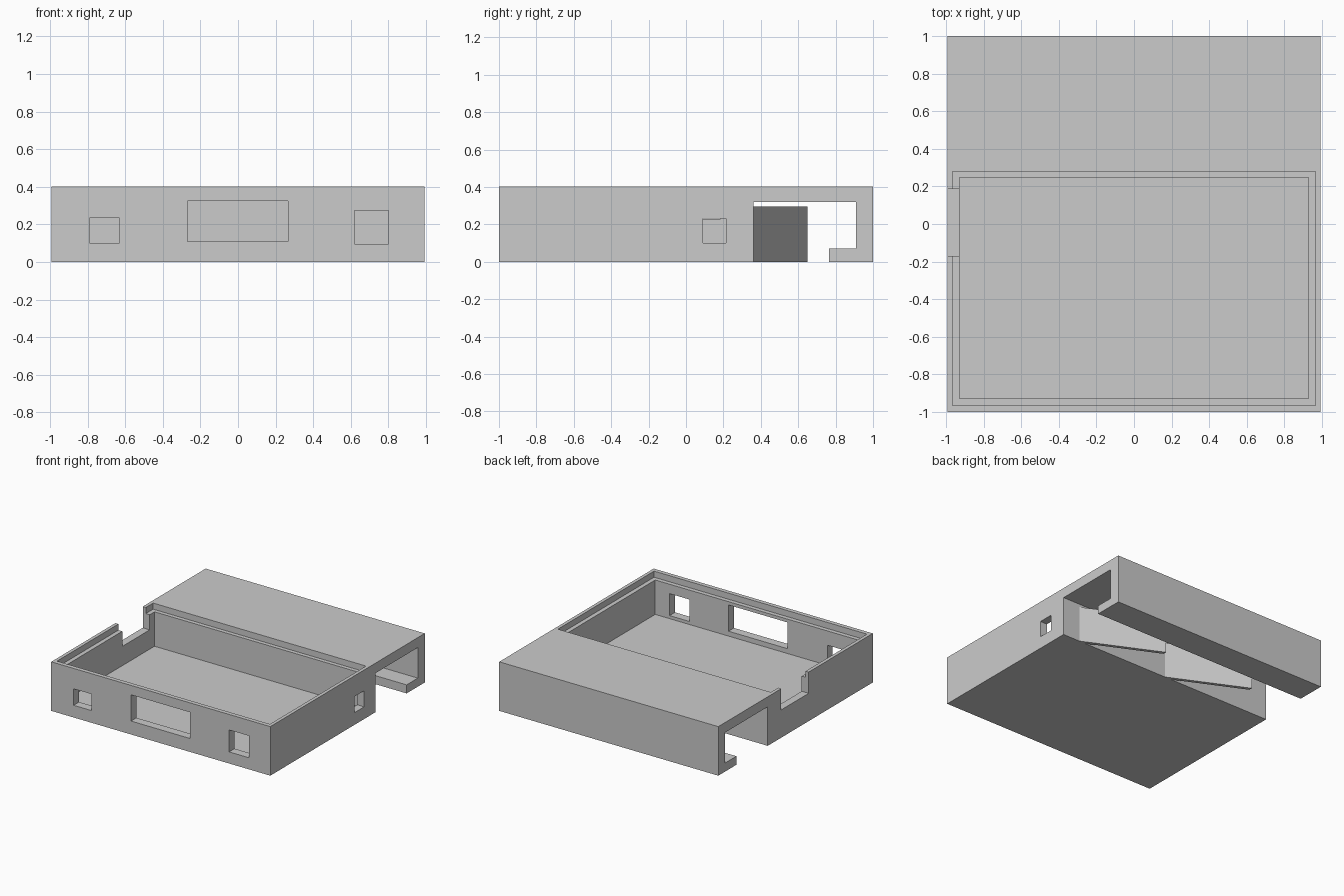
import bpy, bmesh
from mathutils import Vector

old = bpy.data.objects.get("Cube")
if old:
    bpy.data.objects.remove(old, do_unlink=True)

grey = bpy.data.materials.new("light grey plastic")
grey.use_nodes = True
COLOR = (0.6, 0.6, 0.6, 1)
grey.diffuse_color = COLOR
grey.node_tree.nodes["Principled BSDF"].inputs["Base Color"].default_value = COLOR

W = 0.993          # half width
H = 0.402          # height


def prism(name, points, offset):
    """Extrude a closed outline of 3D points by an offset vector."""
    bm = bmesh.new()
    face = bm.faces.new([bm.verts.new(p) for p in points])
    ext = bmesh.ops.extrude_face_region(bm, geom=[face])
    verts = [v for v in ext["geom"] if isinstance(v, bmesh.types.BMVert)]
    bmesh.ops.translate(bm, verts=verts, vec=Vector(offset))
    bmesh.ops.recalc_face_normals(bm, faces=bm.faces[:])
    mesh = bpy.data.meshes.new(name)
    bm.to_mesh(mesh)
    bm.free()
    mesh.materials.append(grey)
    ob = bpy.data.objects.new(name, mesh)
    bpy.context.scene.collection.objects.link(ob)
    return ob


def cut(target, name, x, y, z):
    """Subtract a box given by its x, y and z ranges."""
    outline = [(x[0], y[0], z[0]), (x[1], y[0], z[0]),
               (x[1], y[1], z[0]), (x[0], y[1], z[0])]
    cutter = prism(name, outline, (0, 0, z[1] - z[0]))
    cutter.hide_render = True
    cutter.hide_viewport = True
    cutter.display_type = 'WIRE'
    mod = target.modifiers.new(name, 'BOOLEAN')
    mod.operation = 'DIFFERENCE'
    mod.solver = 'EXACT'
    mod.object = cutter


# Enclosure body: side profile with the rail channel and hook lip at the back
profile = [(-1, 0), (0.36, 0), (0.36, 0.32), (0.91, 0.32), (0.91, 0.07),
           (0.765, 0.07), (0.765, 0), (1, 0), (1, H), (-1, H)]
body = prism("enclosure_body", [(-W, y, z) for y, z in profile], (2 * W, 0, 0))

# Open tray with a recessed lid ledge
cut(body, "tray_cutter", (-0.93, 0.93), (-0.93, 0.247), (0.07, 0.6))
cut(body, "ledge_cutter", (-0.965, 0.965), (-0.965, 0.28), (0.352, 0.6))

# Connector windows in the front wall
for i, (x, z) in enumerate([((-0.79, -0.63), (0.10, 0.235)),
                            ((-0.27, 0.265), (0.11, 0.325)),
                            ((0.62, 0.80), (0.095, 0.275))]):
    cut(body, f"front_window_cutter_{i + 1}", x, (-1.1, -0.9), z)

# Side window and the notch in the opposite wall
cut(body, "side_window_cutter", (0.9, 1.1), (0.09, 0.215), (0.10, 0.232))
cut(body, "side_notch_cutter", (-1.1, -0.9), (-0.17, 0.185), (0.228, 0.6))

# Slanted spring arms in the rail channel
for i, root in enumerate((0.86, 0.02)):
    tip = root - 0.63
    outline = [(root, 0.35, 0), (tip, 0.65, 0), (tip, 0.62, 0), (root - 0.06, 0.35, 0)]
    prism(f"spring_arm_{i + 1}", outline, (0, 0, 0.295))
